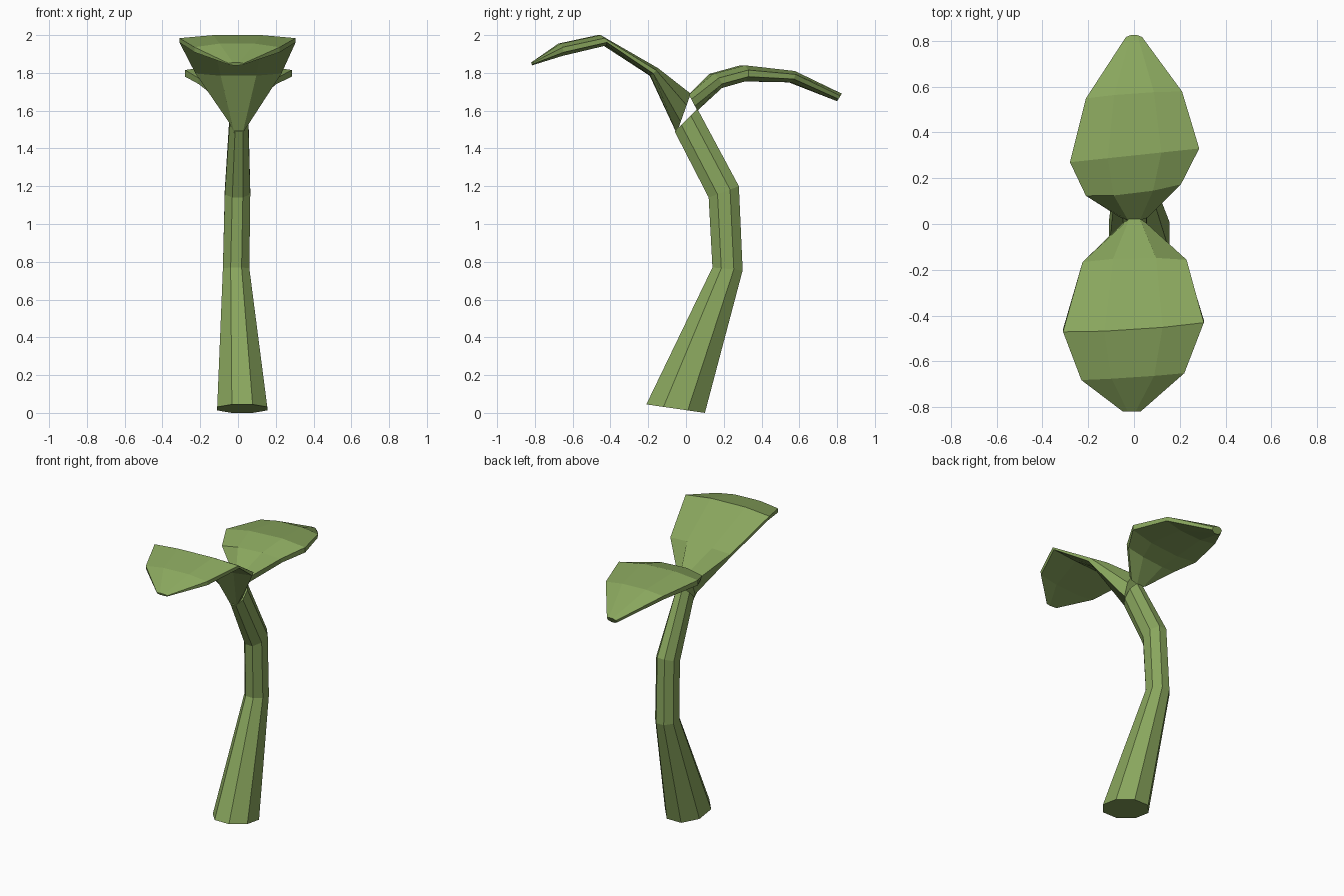
import bpy, bmesh
from math import cos, sin, pi
from mathutils import Vector

if "Cube" in bpy.data.objects:
    bpy.data.objects.remove(bpy.data.objects["Cube"])

green = bpy.data.materials.new("leaf_green")
green.diffuse_color = (0.25, 0.38, 0.11, 1)
green.use_nodes = True
green.node_tree.nodes["Principled BSDF"].inputs["Base Color"].default_value = green.diffuse_color
SIDES = 8


def loft(name, rings):
    """Each ring: (y, z) of one side, (y, z) of the other, x min, x max, y skew."""
    bm = bmesh.new()
    loops = []
    for (y1, z1), (y2, z2), x1, x2, skew in rings:
        mid = Vector(((x1 + x2) / 2, (y1 + y2) / 2, (z1 + z2) / 2))
        side = Vector(((x2 - x1) / 2, skew, 0))
        up = Vector((0, (y1 - y2) / 2, (z1 - z2) / 2))
        loop = []
        for i in range(SIDES):
            a = 2 * pi * (i + 0.5) / SIDES
            k = 1 / cos(pi / SIDES)
            loop.append(bm.verts.new(mid + side * cos(a) * k + up * sin(a) * k))
        loops.append(loop)
    for a, b in zip(loops, loops[1:]):
        for i in range(SIDES):
            j = (i + 1) % SIDES
            bm.faces.new((a[i], a[j], b[j], b[i]))
    bm.faces.new(loops[0])
    bm.faces.new(loops[-1])
    bmesh.ops.recalc_face_normals(bm, faces=bm.faces)
    mesh = bpy.data.meshes.new(name)
    bm.to_mesh(mesh)
    bm.free()
    mesh.materials.append(green)
    obj = bpy.data.objects.new(name, mesh)
    bpy.context.collection.objects.link(obj)
    return obj


# Curved stem, thick at the foot
loft("stem", [
    ((-0.21, 0.045), (0.10, 0.0), -0.11, 0.155, 0),
    ((0.14, 0.77), (0.30, 0.755), -0.08, 0.06, 0),
    ((0.12, 1.14), (0.28, 1.20), -0.07, 0.065, 0),
    ((-0.06, 1.49), (0.06, 1.61), -0.045, 0.055, 0),
])

# Taller leaf arching to the front
loft("front_leaf", [
    ((0.025, 1.69), (-0.05, 1.48), -0.05, 0.055, 0),
    ((-0.15, 1.825), (-0.19, 1.785), -0.225, 0.23, 0.005),
    ((-0.46, 2.0), (-0.43, 1.945), -0.31, 0.305, 0.02),
    ((-0.67, 1.955), (-0.66, 1.89), -0.23, 0.22, 0.015),
    ((-0.82, 1.855), (-0.815, 1.84), -0.05, 0.03, 0),
])

# Lower leaf arching to the back
loft("back_leaf", [
    ((0.015, 1.685), (0.06, 1.60), -0.06, 0.06, 0),
    ((0.135, 1.795), (0.18, 1.72), -0.21, 0.205, 0.025),
    ((0.30, 1.84), (0.30, 1.755), -0.28, 0.285, 0.03),
    ((0.57, 1.81), (0.55, 1.75), -0.21, 0.21, 0.015),
    ((0.825, 1.69), (0.80, 1.65), -0.035, 0.035, 0),
])
